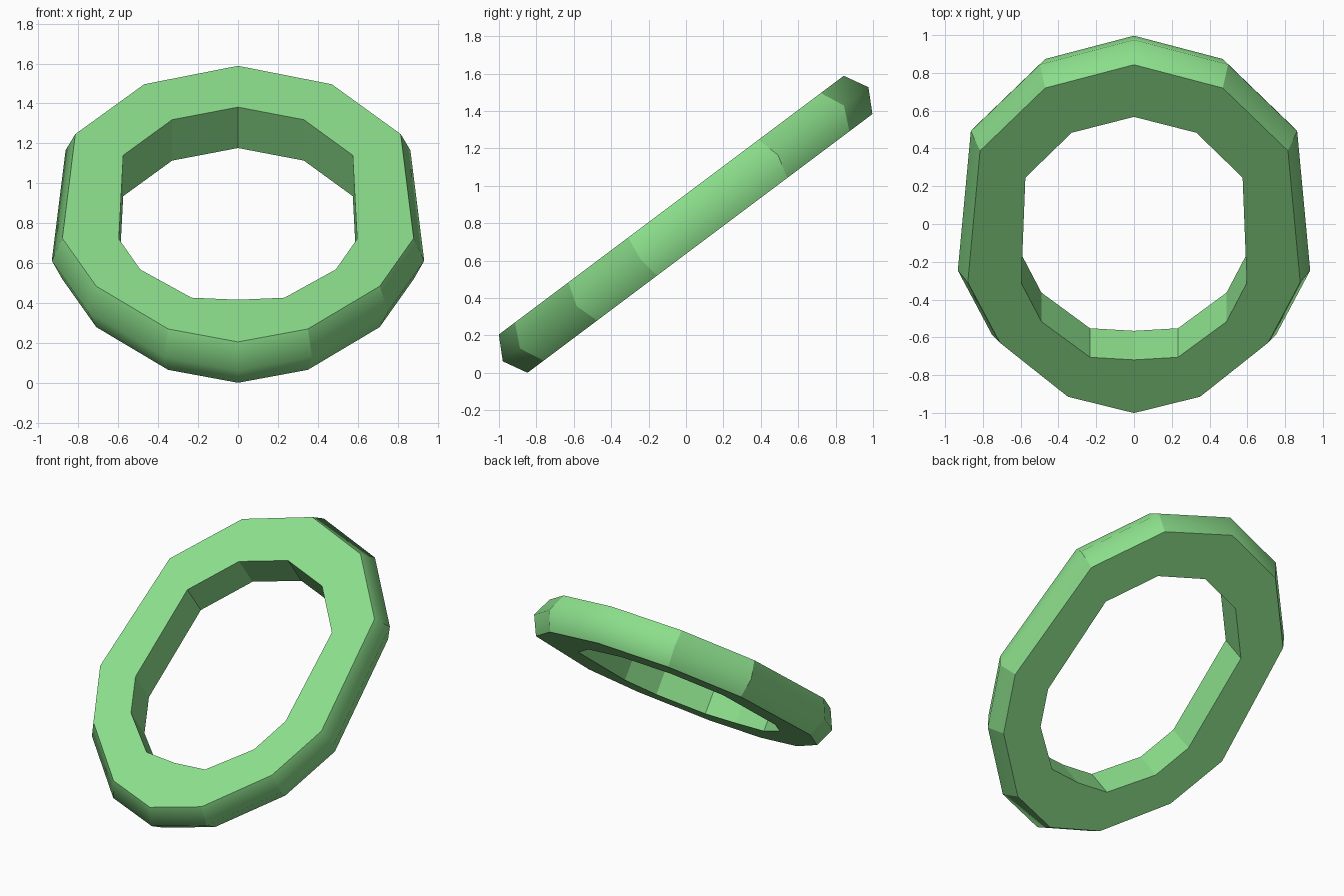
import bpy, bmesh, math
from mathutils import Matrix

if "Cube" in bpy.data.objects:
    bpy.data.objects.remove(bpy.data.objects["Cube"])

# Right half outlines of the ring, (across, along) in its own plane
OUTER = [(0, 1.15), (0.47, 0.996), (0.815, 0.58), (0.88, -0.29),
         (0.71, -0.69), (0.35, -1.047), (0, -1.155)]
INNER = [(0, 0.805), (0.33, 0.70), (0.575, 0.403), (0.597, -0.295),
         (0.49, -0.55), (0.233, -0.786), (0, -0.803)]
HALF = 0.128      # half thickness
BULGE = 1.06      # outer rim swells at mid thickness
TILT = math.atan2(0.6, 0.8)


def full(half):
    """Mirror a half outline into a closed loop."""
    return half + [(-x, y) for x, y in half[-2:0:-1]]


bm = bmesh.new()


def loop(points, h, s=1.0):
    return [bm.verts.new((x * s, y * s, h)) for x, y in points]


# Cross-section: inner bottom, outer bottom, swollen rim, outer top, inner top
outer, inner = full(OUTER), full(INNER)
rings = [loop(inner, -HALF), loop(outer, -HALF), loop(outer, 0, BULGE),
         loop(outer, HALF), loop(inner, HALF)]
n = len(outer)
for k in range(5):
    a, b = rings[k], rings[(k + 1) % 5]
    for i in range(n):
        j = (i + 1) % n
        bm.faces.new((a[i], a[j], b[j], b[i])).smooth = True
bmesh.ops.recalc_face_normals(bm, faces=bm.faces)

# Only the rim's middle line and its front and back ends stay soft
rim = set(rings[2])
for e in bm.edges:
    inside = [v in rim for v in e.verts]
    ends = any(inside) and all(abs(v.co.x) < 1e-5 for v in e.verts)
    e.smooth = all(inside) or ends

# Tilt, back end raised
bm.transform(Matrix.Translation((0, 0, 0.796)) @ Matrix.Rotation(TILT, 4, 'X'))
mesh = bpy.data.meshes.new("tilted_ring")
bm.to_mesh(mesh)
bm.free()
ring = bpy.data.objects.new("tilted_ring", mesh)
bpy.context.collection.objects.link(ring)

mat = bpy.data.materials.new("green")
mat.diffuse_color = (0.26, 0.73, 0.26, 1)
mat.use_nodes = True
mat.node_tree.nodes["Principled BSDF"].inputs["Base Color"].default_value = mat.diffuse_color
mesh.materials.append(mat)
